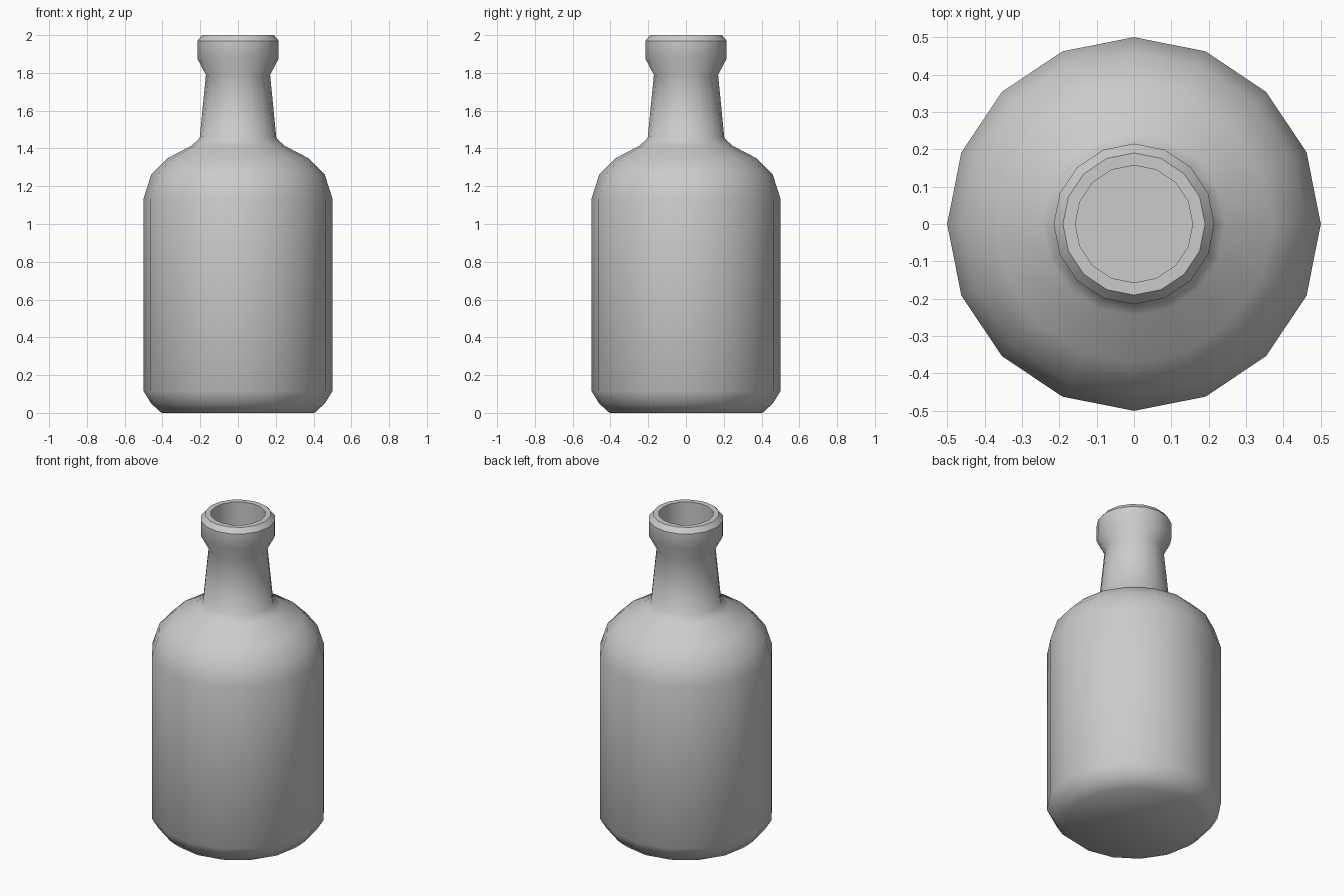
import bpy, bmesh, math

cube = bpy.data.objects.get("Cube")
if cube:
    bpy.data.objects.remove(cube, do_unlink=True)

SIDES = 16
LIP_EDGE = 1.95      # rings above this height are crisp
FLOOR = 1.45         # inside floor of the neck

# Single grey glaze
grey = bpy.data.materials.new("bottle_grey")
grey.use_nodes = True
colour = (0.6, 0.6, 0.6, 1)
grey.diffuse_color = colour
grey.node_tree.nodes["Principled BSDF"].inputs["Base Color"].default_value = colour

# Profile as (radius, height): base, body, shoulder, neck, lip, inner bore
profile = [
    (0.405, 0), (0.46, 0.05), (0.5, 0.115),
    (0.5, 1.135), (0.46, 1.26), (0.37, 1.35), (0.245, 1.415),
    (0.203, 1.455), (0.17, 1.79),
    (0.215, 1.875), (0.215, 1.97), (0.19, 2),
    (0.157, 2), (0.157, FLOOR),
]


def ring(bm, radius, z):
    turn = math.tau / SIDES
    return [bm.verts.new((radius * math.cos(i * turn), radius * math.sin(i * turn), z))
            for i in range(SIDES)]


# Lathe the profile, then cap the base and the bore floor
bm = bmesh.new()
rings = [ring(bm, r, z) for r, z in profile]
for low, high in zip(rings, rings[1:]):
    for i in range(SIDES):
        j = (i + 1) % SIDES
        bm.faces.new((low[i], low[j], high[j], high[i]))
bm.faces.new(reversed(rings[0]))
bore_floor = bm.faces.new(rings[-1])

# Smooth everywhere except the lip rings and the bore floor
for face in bm.faces:
    face.smooth = True
for edge in bm.edges:
    a, b = edge.verts
    level = abs(a.co.z - b.co.z) < 0.001
    edge.smooth = not (level and (a.co.z > LIP_EDGE or edge in bore_floor.edges[:]))

mesh = bpy.data.meshes.new("bottle")
bm.to_mesh(mesh)
bm.free()
mesh.materials.append(grey)
bottle = bpy.data.objects.new("bottle", mesh)
bpy.context.collection.objects.link(bottle)
